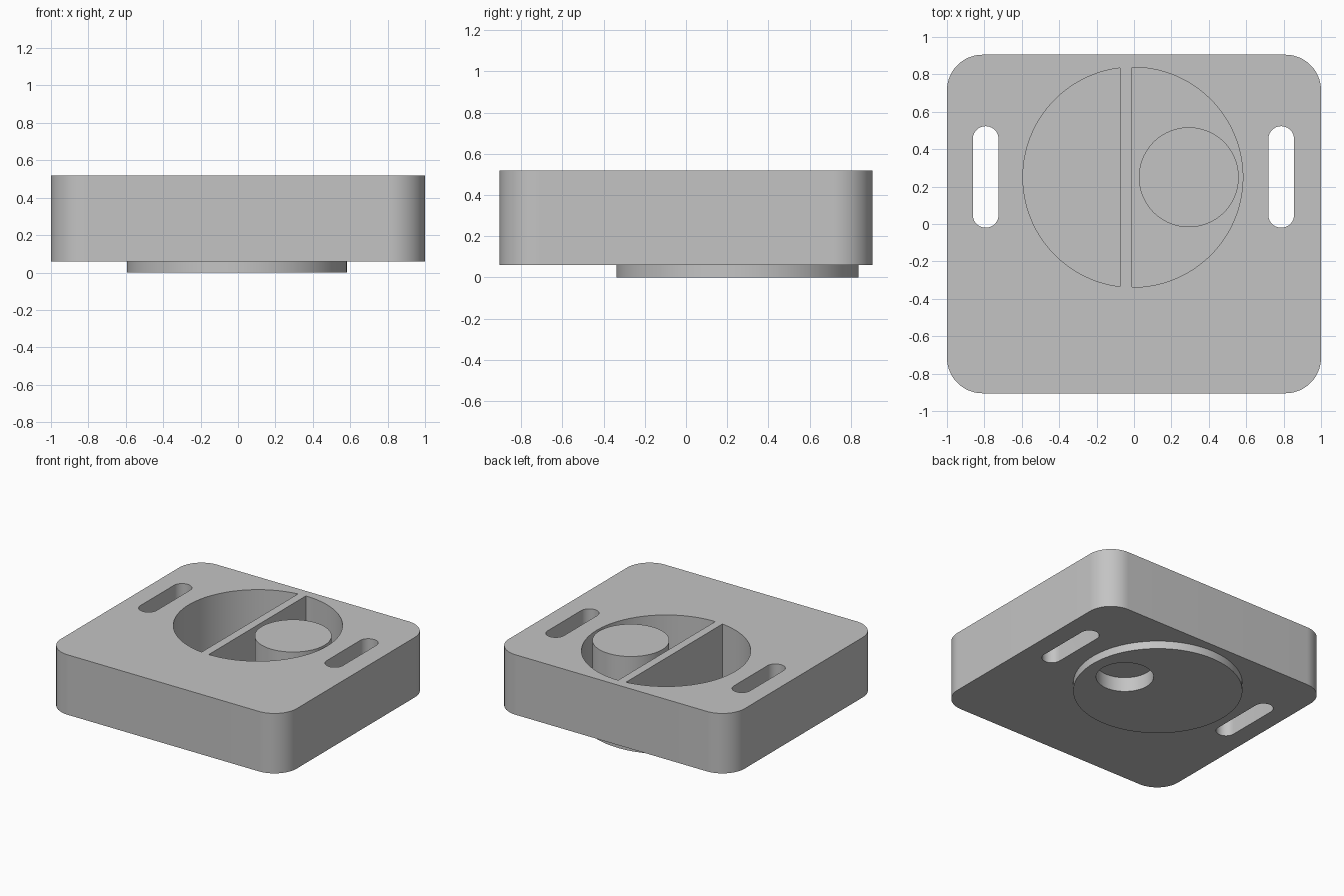
import bpy, bmesh, math

if "Cube" in bpy.data.objects:
    bpy.data.objects.remove(bpy.data.objects["Cube"])

CX, CY, R = -0.006, 0.25, 0.588      # round pocket and bottom disc
TOP, BASE, FLOOR = 0.52, 0.06, 0.10  # body top, body underside, pocket floor


def arc(cx, cy, r, a0, a1, n):
    """Points on an arc, angles in degrees, both ends included."""
    return [(cx + r * math.cos(math.radians(a0 + (a1 - a0) * i / n)),
             cy + r * math.sin(math.radians(a0 + (a1 - a0) * i / n))) for i in range(n + 1)]


def circle(cx, cy, r, n=96):
    return arc(cx, cy, r, 0, 360, n)[:-1]


def prism(name, pts, z0, z1):
    """Closed upright solid from a counter-clockwise outline."""
    bm = bmesh.new()
    face = bm.faces.new([bm.verts.new((x, y, z0)) for x, y in pts])
    ext = bmesh.ops.extrude_face_region(bm, geom=[face], use_keep_orig=True)
    verts = [g for g in ext["geom"] if isinstance(g, bmesh.types.BMVert)]
    bmesh.ops.translate(bm, verts=verts, vec=(0, 0, z1 - z0))
    bmesh.ops.recalc_face_normals(bm, faces=bm.faces)
    me = bpy.data.meshes.new(name)
    bm.to_mesh(me)
    bm.free()
    ob = bpy.data.objects.new(name, me)
    bpy.context.collection.objects.link(ob)
    return ob


def combine(target, other, operation):
    """Apply a boolean and remove the helper."""
    other.hide_render = True
    mod = target.modifiers.new("bool", "BOOLEAN")
    mod.operation, mod.solver, mod.object = operation, "EXACT", other
    bpy.context.view_layer.objects.active = target
    bpy.ops.object.modifier_apply(modifier=mod.name)
    bpy.data.objects.remove(other)


# Rounded rectangular body
hx, hy, r = 1.0, 0.905, 0.19
outline = []
for i, (sx, sy) in enumerate([(1, 1), (-1, 1), (-1, -1), (1, -1)]):
    outline += arc(sx * (hx - r), sy * (hy - r), r, 90 * i, 90 * i + 90, 20)
body = prism("housing_body", outline, BASE, TOP)

# Raised disc under the body
combine(body, prism("bottom_disc", circle(CX, CY, R), 0, 0.08), "UNION")

# Slots through both sides
for x in (-0.793, 0.787):
    w = 0.069
    slot = arc(x, 0.523 - w, w, 0, 180, 20) + arc(x, -0.02 + w, w, 180, 360, 20)
    combine(body, prism("slot_cutter", slot, -0.1, 0.7), "DIFFERENCE")

# Two half-round pockets separated by a thin wall
for wall_x, start in ((-0.011, 0), (-0.075, 180)):
    half = math.degrees(math.acos(abs(wall_x - CX) / R))
    if (start == 0) == (wall_x < CX):
        half = 180 - half
    combine(body, prism("pocket_cutter", arc(CX, CY, R, start - half, start + half, 64),
                        FLOOR, 0.7), "DIFFERENCE")

# Round post in the right pocket, with a blind hole from below
combine(body, prism("post", circle(0.293, CY, 0.267), 0.08, TOP), "UNION")
combine(body, prism("hole_cutter", circle(0.293, CY, 0.2, 64), -0.1, 0.11), "DIFFERENCE")

# Single grey colour
grey = bpy.data.materials.new("light grey")
grey.diffuse_color = (0.55, 0.55, 0.55, 1)
grey.use_nodes = True
grey.node_tree.nodes["Principled BSDF"].inputs["Base Color"].default_value = grey.diffuse_color
body.data.materials.clear()
body.data.materials.append(grey)
for p in body.data.polygons:
    p.material_index = 0

bpy.ops.object.select_all(action="DESELECT")
body.select_set(True)
bpy.context.view_layer.objects.active = body
bpy.ops.object.shade_smooth_by_angle(angle=math.radians(30))
